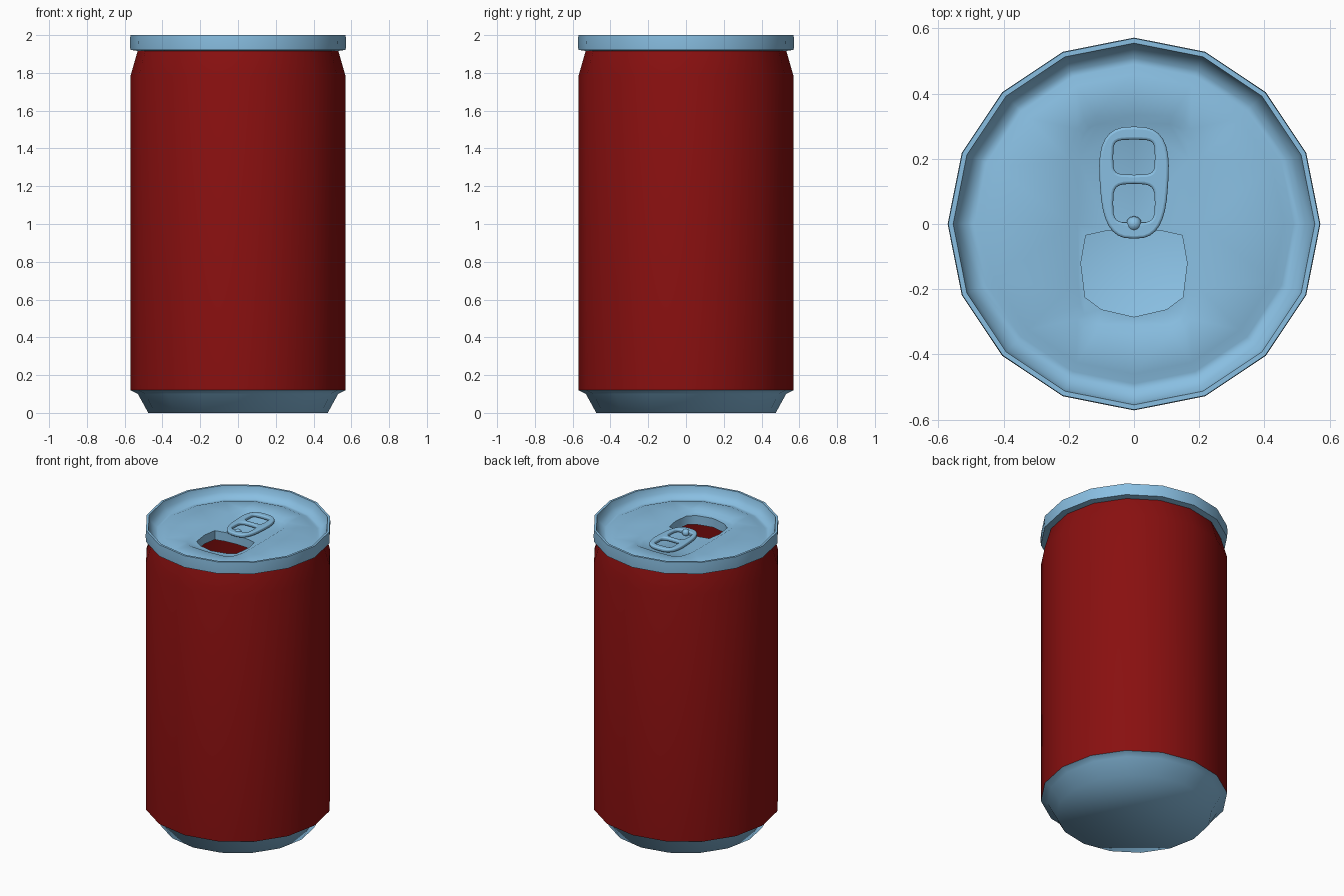
import bpy, bmesh, math
from mathutils import Vector

SIDES = 16
if "Cube" in bpy.data.objects:
    bpy.data.objects.remove(bpy.data.objects["Cube"])


def material(name, rgb):
    m = bpy.data.materials.new(name)
    m.use_nodes = True
    m.diffuse_color = (*rgb, 1)
    m.node_tree.nodes["Principled BSDF"].inputs["Base Color"].default_value = (*rgb, 1)
    return m


red = material("red paint", (0.25, 0.005, 0.005))
metal = material("pale blue metal", (0.25, 0.52, 0.76))


def finish(bm, name, mat, angle):
    bmesh.ops.remove_doubles(bm, verts=bm.verts, dist=0.0005)
    mesh = bpy.data.meshes.new(name)
    bm.to_mesh(mesh)
    bm.free()
    ob = bpy.data.objects.new(name, mesh)
    bpy.context.collection.objects.link(ob)
    mesh.materials.append(mat)
    smooth(ob, angle)
    return ob


def smooth(ob, angle):
    bpy.ops.object.select_all(action='DESELECT')
    ob.select_set(True)
    bpy.context.view_layer.objects.active = ob
    bpy.ops.object.shade_smooth_by_angle(angle=math.radians(angle))


def loop(bm, points, z):
    return [bm.verts.new((x, y, z)) for x, y in points]


def circle(r, n=SIDES):
    return [(r * math.cos(math.tau * i / n), r * math.sin(math.tau * i / n)) for i in range(n)]


def bridge(bm, a, b):
    for i in range(len(a)):
        j = (i + 1) % len(a)
        bm.faces.new((a[i], a[j], b[j], b[i]))


def fill_between(bm, outer, inner):
    """Flat face with a hole in it."""
    edges = []
    for ring in (outer, inner):
        for i, v in enumerate(ring):
            w = ring[(i + 1) % len(ring)]
            edges.append(bm.edges.get((v, w)) or bm.edges.new((v, w)))
    result = bmesh.ops.triangle_fill(bm, edges=edges, use_beauty=True, normal=Vector((0, 0, 1)))
    for f in result["geom"]:
        if isinstance(f, bmesh.types.BMFace) and f.normal.z < 0:
            f.normal_flip()


def revolve(bm, profile):
    rings = [loop(bm, circle(r), z) for r, z in profile]
    for a, b in zip(rings, rings[1:]):
        bridge(bm, a, b)
    return rings


def rounded(cx, cy, hx, hy, power=4, n=24, taper=0):
    """Rounded box outline, narrowing towards -y by taper."""
    pts = []
    for i in range(n):
        a = math.tau * i / n
        c, s = math.cos(a), math.sin(a)
        x = math.copysign(abs(c) ** (2 / power), c)
        y = math.copysign(abs(s) ** (2 / power), s)
        pts.append((cx + hx * x * (1 + taper * y), cy + hy * y))
    return pts


# Painted wall with the tapered neck
bm = bmesh.new()
revolve(bm, [(0.57, 0.12), (0.57, 1.78), (0.53, 1.92)])
finish(bm, "can_body", red, 40)

# Bottom
bm = bmesh.new()
rings = revolve(bm, [(0.475, 0), (0.53, 0.10), (0.57, 0.12)])
bm.faces.new(rings[0][::-1])
finish(bm, "can_bottom", metal, 75)

# Lid: rolled rim, groove, panel, shallow recess and drinking hole
bm = bmesh.new()
rings = revolve(bm, [(0.49, 1.91), (0.57, 1.922), (0.572, 1.96), (0.57, 2.0), (0.555, 2.0),
                     (0.545, 1.96), (0.51, 1.928), (0.49, 1.928), (0.46, 1.94)])
recess_top = loop(bm, rounded(0, 0, 0.20, 0.335, 5), 1.94)
recess_floor = loop(bm, rounded(0, 0, 0.172, 0.31, 6), 1.925)
fill_between(bm, rings[-1], recess_top)
bridge(bm, recess_top, recess_floor)
half = [(0.08, -0.02), (0.148, -0.035), (0.163, -0.12), (0.15, -0.225), (0.1, -0.262)]
hole = [(0, -0.015)] + half + [(0, -0.285)] + [(-x, y) for x, y in reversed(half)]
hole = hole[::-1]
hole_top = loop(bm, hole, 1.925)
fill_between(bm, recess_floor, hole_top)
bridge(bm, hole_top, loop(bm, hole, 1.865))
finish(bm, "lid", metal, 50)

# Pull tab: outline with two finger holes
curve = bpy.data.curves.new("pull_tab", 'CURVE')
curve.dimensions = '2D'
curve.fill_mode = 'BOTH'
curve.extrude = 0.004
curve.bevel_depth = 0.008
curve.bevel_resolution = 2
for outline in (rounded(0, 0.127, 0.097, 0.164, 2.9, 32, 0.1),
                rounded(0, 0.205, 0.072, 0.062, 4),
                rounded(0, 0.063, 0.072, 0.068, 3.5)):
    spline = curve.splines.new('POLY')
    spline.points.add(len(outline) - 1)
    for p, (x, y) in zip(spline.points, outline):
        p.co = (x, y, 0, 1)
    spline.use_cyclic_u = True
tab = bpy.data.objects.new("pull_tab", curve)
bpy.context.collection.objects.link(tab)
curve.materials.append(metal)
tab.location.z = 1.941
bpy.ops.object.select_all(action='DESELECT')
tab.select_set(True)
bpy.context.view_layer.objects.active = tab
bpy.ops.object.convert(target='MESH')
smooth(bpy.context.object, 50)

# Tongue that holds the tab down
bm = bmesh.new()
bmesh.ops.create_cube(bm, size=1)
bmesh.ops.scale(bm, verts=bm.verts, vec=(0.13, 0.02, 0.012))
bmesh.ops.translate(bm, verts=bm.verts, vec=(0, -0.004, 1.937))
finish(bm, "tab_tongue", metal, 30)

# Rivet
bm = bmesh.new()
bmesh.ops.create_uvsphere(bm, u_segments=12, v_segments=8, radius=0.024)
bmesh.ops.translate(bm, verts=bm.verts, vec=(0, 0, 1.938))
finish(bm, "rivet", metal, 60)
